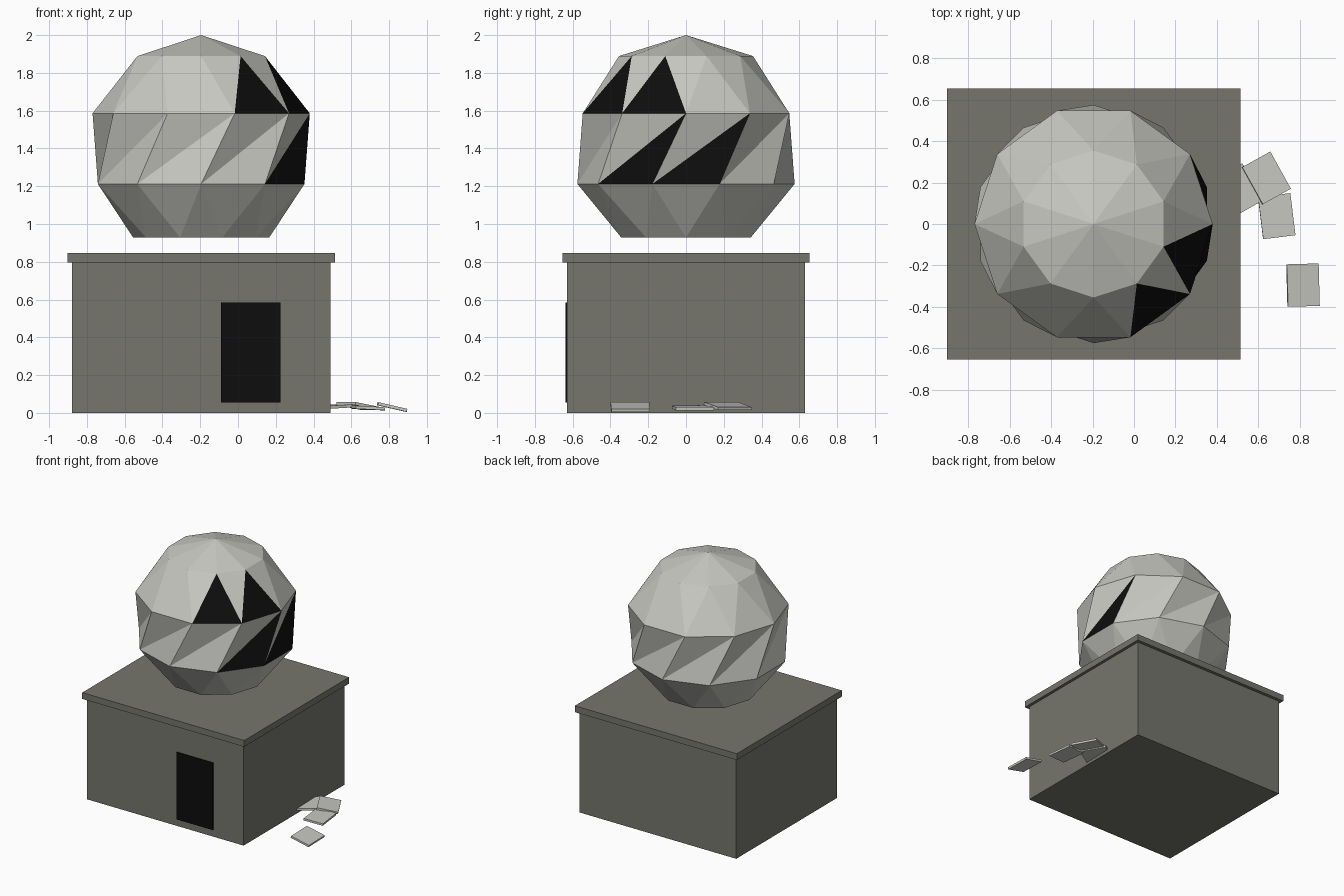
import bpy, bmesh
from math import radians, cos, sin

cube = bpy.data.objects.get("Cube")
if cube:
    bpy.data.objects.remove(cube, do_unlink=True)


def material(name, color):
    mat = bpy.data.materials.new(name)
    mat.use_nodes = True
    mat.diffuse_color = (*color, 1)
    bsdf = mat.node_tree.nodes["Principled BSDF"]
    bsdf.inputs["Base Color"].default_value = (*color, 1)
    bsdf.inputs["Roughness"].default_value = 0.9
    return mat


PANEL = material("pale grey panel", (0.58, 0.58, 0.54))
WALL = material("dark grey wall", (0.18, 0.18, 0.155))
BLACK = material("black opening", (0.004, 0.004, 0.004))
CX = -0.195   # shared axis of the building and the dome


def add_object(name, bm, *mats):
    mesh = bpy.data.meshes.new(name)
    bm.to_mesh(mesh)
    bm.free()
    for mat in mats:
        mesh.materials.append(mat)
    obj = bpy.data.objects.new(name, mesh)
    bpy.context.collection.objects.link(obj)
    return obj


def box(name, center, size, mat, rotation=(0, 0, 0)):
    bm = bmesh.new()
    bmesh.ops.create_cube(bm, size=1)
    bmesh.ops.scale(bm, vec=size, verts=bm.verts)
    obj = add_object(name, bm, mat)
    obj.location = center
    obj.rotation_euler = [radians(a) for a in rotation]
    return obj


# Building
box("building_walls", (CX, 0, 0.398), (1.37, 1.26, 0.796), WALL)
box("roof_slab", (CX, 0, 0.821), (1.416, 1.31, 0.05), WALL)
box("doorway", (0.068, -0.634, 0.32), (0.316, 0.009, 0.53), BLACK)


# Faceted dome: stacked rings of ten points, every other ring turned half a step
def build_dome():
    n = 10
    bm = bmesh.new()

    def ring(radius, z, offset):
        angles = [radians(36 * i + offset) for i in range(n)]
        return [bm.verts.new((CX + radius * cos(a), radius * sin(a), z)) for a in angles]

    base = ring(0.36, 0.928, 0)
    low = ring(0.575, 1.212, 18)
    high = ring(0.575, 1.586, 0)
    crown = ring(0.355, 1.889, 18)
    apex = bm.verts.new((CX, 0, 2))
    bm.faces.new(base[::-1])
    for i in range(n):
        j, k = (i + 1) % n, (i + 2) % n
        # lower bowl
        bm.faces.new((base[i], base[j], low[i]))
        bm.faces.new((low[i], base[j], low[j]))
        # twisted middle band, with two open panels
        twist = bm.faces.new((low[i], low[j], high[k]))
        bm.faces.new((low[i], high[k], high[j]))
        # upper band, with two open panels
        upper = bm.faces.new((high[i], high[j], crown[i]))
        bm.faces.new((crown[i], high[j], crown[j]))
        # cap
        bm.faces.new((crown[i], crown[j], apex))
        if i in (n - 2, n - 1):
            twist.material_index = 1
            upper.material_index = 1
    return add_object("faceted_dome", bm, PANEL, BLACK)


build_dome()

# Fallen panels on the ground: position, tilt, turn
fallen = [
    ((0.816, -0.295, 0.031), 13, 1.5),
    ((0.689, 0.038, 0.026), 3, 7),
    ((0.639, 0.222, 0.036), 10, 29),
    ((0.505, 0.165, 0.034), -3, 30),
]
for i, (place, tilt, turn) in enumerate(fallen, 1):
    box(f"fallen_panel_{i}", place, (0.157, 0.205, 0.016), PANEL, (0, tilt, turn))
